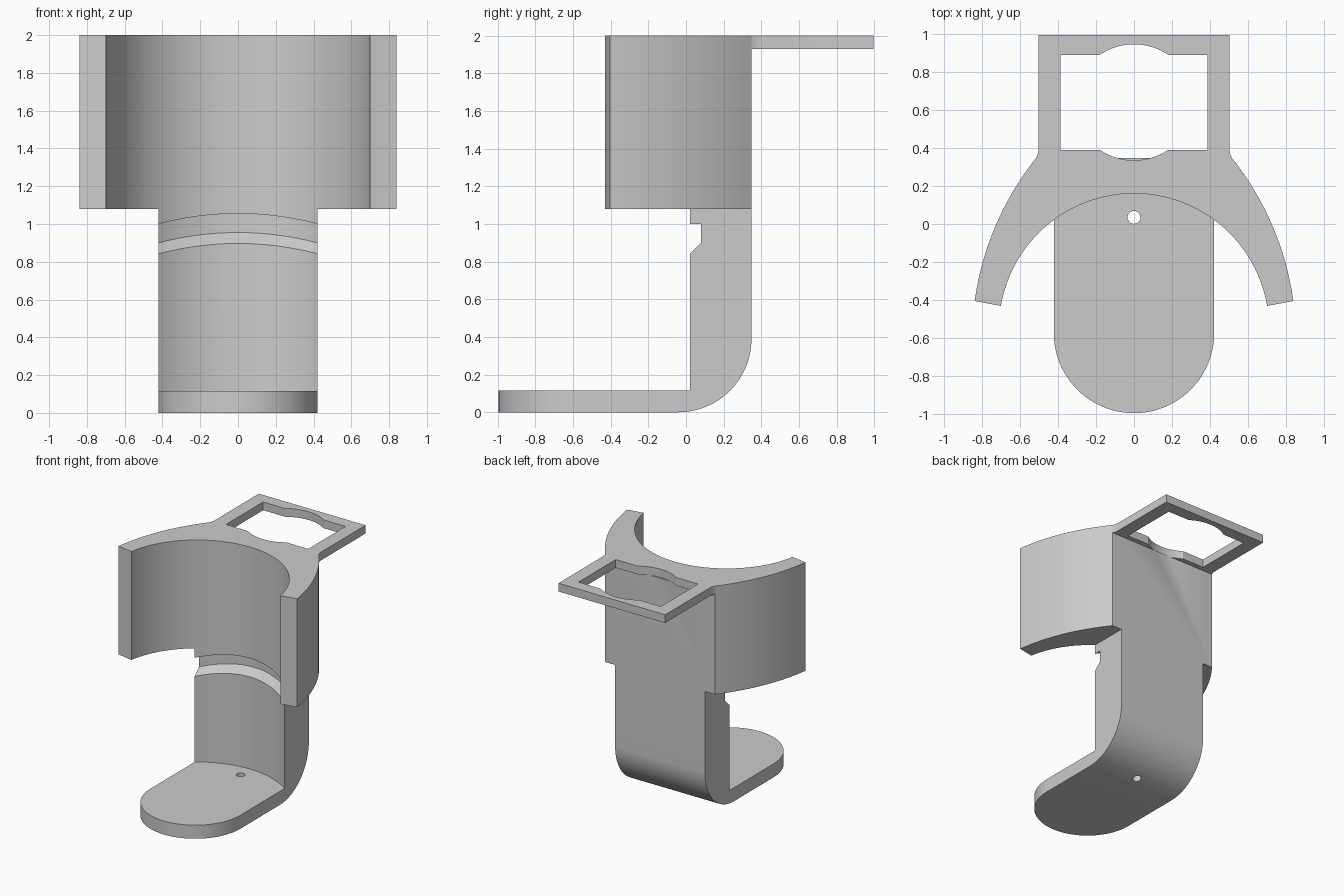
import bpy, bmesh
from math import sin, cos, pi, sqrt, atan2
from mathutils import Vector

cube = bpy.data.objects.get("Cube")
if cube:
    bpy.data.objects.remove(cube, do_unlink=True)

grey = bpy.data.materials.new("plain grey")
grey.use_nodes = True
colour = (0.6, 0.6, 0.6, 1)
grey.diffuse_color = colour
grey.node_tree.nodes["Principled BSDF"].inputs["Base Color"].default_value = colour

CUP_Y, CUP_R = -0.55, 0.71      # centre and radius of the bottle hollow
BACK = 0.348                    # flat back of the body
CUP_BASE, TOP = 1.08, 2.0
HALF = 0.422                    # half width of the stalk


def arc(cx, cy, r, a0, a1, n=32):
    return [(cx + r * cos(a0 + (a1 - a0) * i / n),
             cy + r * sin(a0 + (a1 - a0) * i / n)) for i in range(n + 1)]


def bulge(p, q, h, n=24):
    """Arc from p to q rising h to the left of the direction p to q."""
    a, b = Vector(p), Vector(q)
    d = b - a
    left = Vector((-d.y, d.x)).normalized()
    r = (d.length ** 2 / 4 + h * h) / (2 * h)
    c = (a + b) / 2 + left * (h - r)
    a0 = atan2(a.y - c.y, a.x - c.x)
    a1 = atan2(b.y - c.y, b.x - c.x)
    while a1 > a0:
        a1 -= 2 * pi
    return arc(c.x, c.y, r, a0, a1, n)


def mirrored(half):
    """Close a half outline, listed from front to back, across x = 0."""
    return half + [(-x, y) for x, y in reversed(half)]


def loft(name, rings):
    bm = bmesh.new()
    loops = [[bm.verts.new(p) for p in ring] for ring in rings]
    for a, b in zip(loops, loops[1:]):
        for i in range(len(a)):
            j = (i + 1) % len(a)
            bm.faces.new((a[i], a[j], b[j], b[i]))
    bm.faces.new(loops[0])
    bm.faces.new(loops[-1])
    bmesh.ops.recalc_face_normals(bm, faces=bm.faces)
    mesh = bpy.data.meshes.new(name)
    bm.to_mesh(mesh)
    bm.free()
    mesh.materials.append(grey)
    obj = bpy.data.objects.new(name, mesh)
    bpy.context.collection.objects.link(obj)
    return obj


def prism(name, pts, lo, hi, axis="Z"):
    if axis == "Z":
        return loft(name, [[(x, y, t) for x, y in pts] for t in (lo, hi)])
    return loft(name, [[(t, y, z) for y, z in pts] for t in (lo, hi)])


def carve(obj, cutter, operation="DIFFERENCE"):
    bpy.context.view_layer.objects.active = obj
    mod = obj.modifiers.new("carve", "BOOLEAN")
    mod.operation, mod.solver, mod.object = operation, "EXACT", cutter
    bpy.ops.object.modifier_apply(modifier=mod.name)
    bpy.data.objects.remove(cutter, do_unlink=True)


def cup_front(x):
    return CUP_Y + sqrt(CUP_R ** 2 - x * x)


# Cradle with two curved arms
tip = atan2(0.12, 0.705)
inner = arc(0, CUP_Y, CUP_R, pi / 2, tip, 48)[1:]
outer = bulge((0.54, 0.315), (0.838, -0.405), 0.05)
outer.reverse()
half = inner + outer + [(0.515, BACK)]
cradle_outline = mirrored(half) + [(0, CUP_Y + CUP_R)]
cradle = prism("cradle", cradle_outline, CUP_BASE, TOP)

# Top frame with a flared root
flare = [(0.515, BACK), (0.505, 0.37), (0.501, 0.4), (0.501, 0.995)]
frame = prism("top_frame", mirrored(flare), 1.93, TOP)


# Window with a rounded notch front and back
def window_cutter():
    back = bulge((-0.18, 0.89), (0.18, 0.89), 0.055)
    front = bulge((0.18, 0.39), (-0.18, 0.39), 0.055)
    pts = [(-0.387, 0.89)] + back + [(0.387, 0.89), (0.387, 0.39)]
    return prism("window_cutter", pts + front + [(-0.387, 0.39)], 1.93, 2.1)


carve(cradle, window_cutter())
cutter = window_cutter()
cutter.scale.z = 1.2
cutter.location.z = -0.4
bpy.context.view_layer.update()
carve(frame, cutter)

# Stalk and foot: rounded plan, trimmed by a side profile with a curved heel
plan = arc(0, -0.995 + HALF, HALF, pi, 2 * pi, 48) + [(HALF, 0.5), (-HALF, 0.5)]
stalk = prism("stalk_and_foot", plan, -0.1, CUP_BASE)
heel = arc(BACK - 0.39, 0.39, 0.39, -pi / 2, 0, 24)
side = [(-1.2, 0)] + heel + [(BACK, 1.2), (-1.2, 1.2)]
carve(stalk, prism("side_cutter", side, -0.6, 0.6, "X"), "INTERSECT")

# Hollow above the foot
carve(stalk, prism("hollow_cutter", arc(0, CUP_Y, CUP_R, 0, 2 * pi, 191),
                   0.115, 1.3))

# Arched groove with a sloped lower lip
rings = []
for i in range(41):
    x = -0.5 + i / 40
    y, d = cup_front(x), 0.055 * (1 - (x / HALF) ** 2)
    section = [(-0.1, 1.0), (0.06, 1.0), (0.06, 0.9), (0, 0.842), (-0.1, 0.745)]
    rings.append([(x, y + a, b + d) for a, b in section])
carve(stalk, loft("groove_cutter", rings))

# Drain hole in the foot
carve(stalk, prism("hole_cutter", arc(0, 0.035, 0.034, 0, 2 * pi, 32)[:-1],
                   -0.2, 0.3))

# Smooth the curved walls, keep the corners sharp
for obj in (cradle, frame, stalk):
    bpy.ops.object.select_all(action="DESELECT")
    obj.select_set(True)
    bpy.context.view_layer.objects.active = obj
    bpy.ops.object.shade_smooth_by_angle(angle=0.45)
